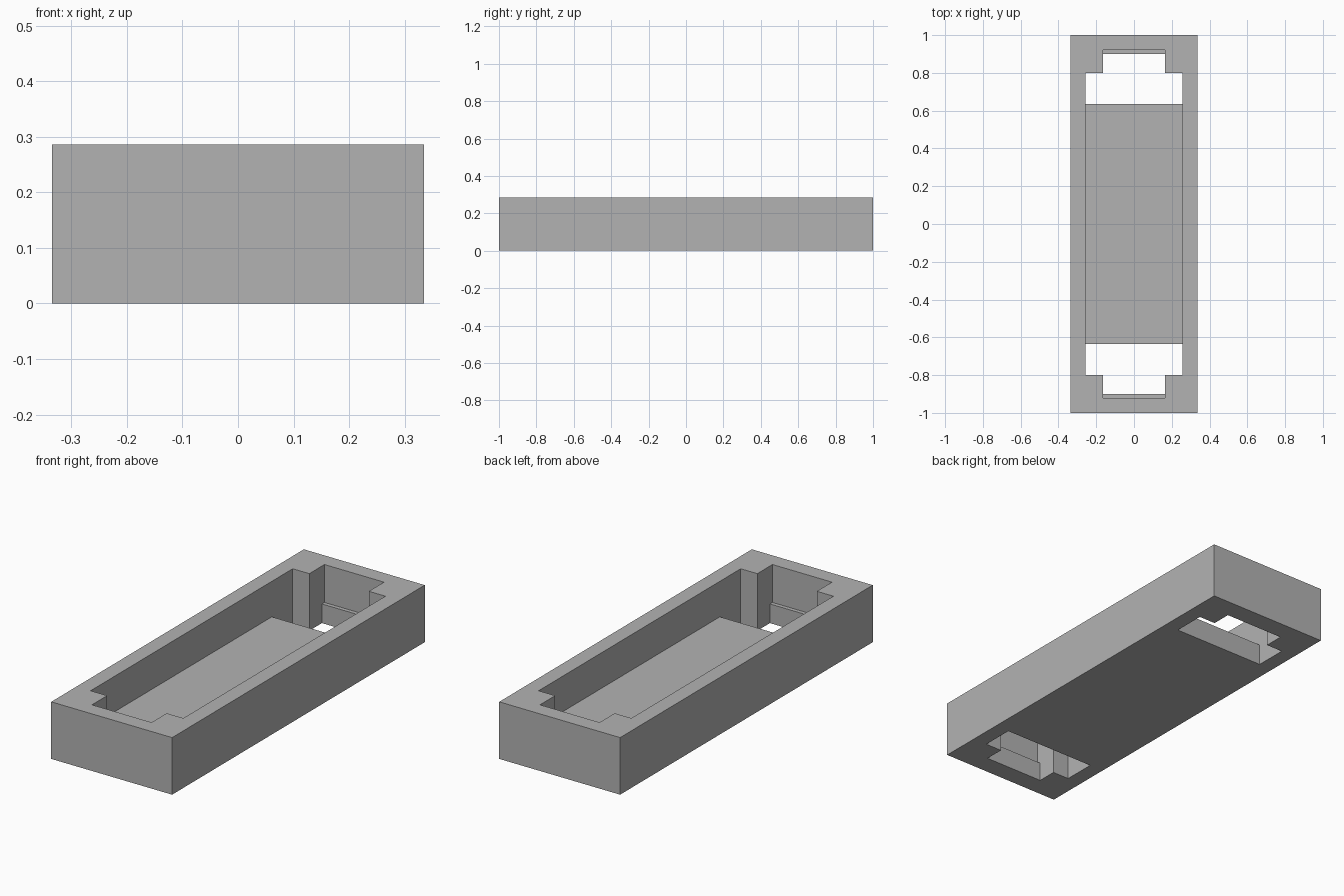
import bpy

if "Cube" in bpy.data.objects:
    bpy.data.objects.remove(bpy.data.objects["Cube"], do_unlink=True)

HALF_W, HALF_L, HEIGHT = 0.335, 1.0, 0.286
FLOOR_Z, LEDGE_Z = 0.108, 0.096
BELOW, ABOVE = -0.1, 0.4


def box(name, half_x, y, z):
    """Box centred on x, spanning the given y and z ranges."""
    bpy.ops.mesh.primitive_cube_add(
        size=1, location=(0, (y[0] + y[1]) / 2, (z[0] + z[1]) / 2))
    ob = bpy.context.object
    ob.name = name
    ob.scale = (2 * half_x, y[1] - y[0], z[1] - z[0])
    bpy.ops.object.transform_apply(location=True, rotation=True, scale=True)
    return ob


grey = bpy.data.materials.new("plain grey")
grey.use_nodes = True
colour = (0.45, 0.45, 0.45, 1)
grey.diffuse_color = colour
grey.node_tree.nodes["Principled BSDF"].inputs["Base Color"].default_value = colour

# Solid block
tray = box("tray_body", HALF_W, (-HALF_L, HALF_L), (0, HEIGHT))

# Main pocket down to the floor
cutters = [box("pocket_cutter", 0.257, (-0.7, 0.7), (FLOOR_Z, ABOVE))]

# Each end: wide through slot, narrow through notch, and a ledge above it
for side in (-1, 1):
    for name, half_x, inner, outer, bottom in (
            ("slot_cutter", 0.257, 0.635, 0.80, BELOW),
            ("notch_cutter", 0.165, 0.70, 0.90, BELOW),
            ("ledge_cutter", 0.165, 0.70, 0.92, LEDGE_Z)):
        span = sorted((side * inner, side * outer))
        cutters.append(box(name, half_x, span, (bottom, ABOVE)))

for cutter in cutters:
    cutter.hide_render = True
    mod = tray.modifiers.new(cutter.name, "BOOLEAN")
    mod.operation = "DIFFERENCE"
    mod.solver = "EXACT"
    mod.object = cutter

# Bake the cuts and discard the cutters
bpy.context.view_layer.update()
depsgraph = bpy.context.evaluated_depsgraph_get()
mesh = bpy.data.meshes.new_from_object(tray.evaluated_get(depsgraph))
tray.modifiers.clear()
tray.data = mesh
for cutter in cutters:
    bpy.data.objects.remove(cutter, do_unlink=True)

tray.data.materials.clear()
tray.data.materials.append(grey)
